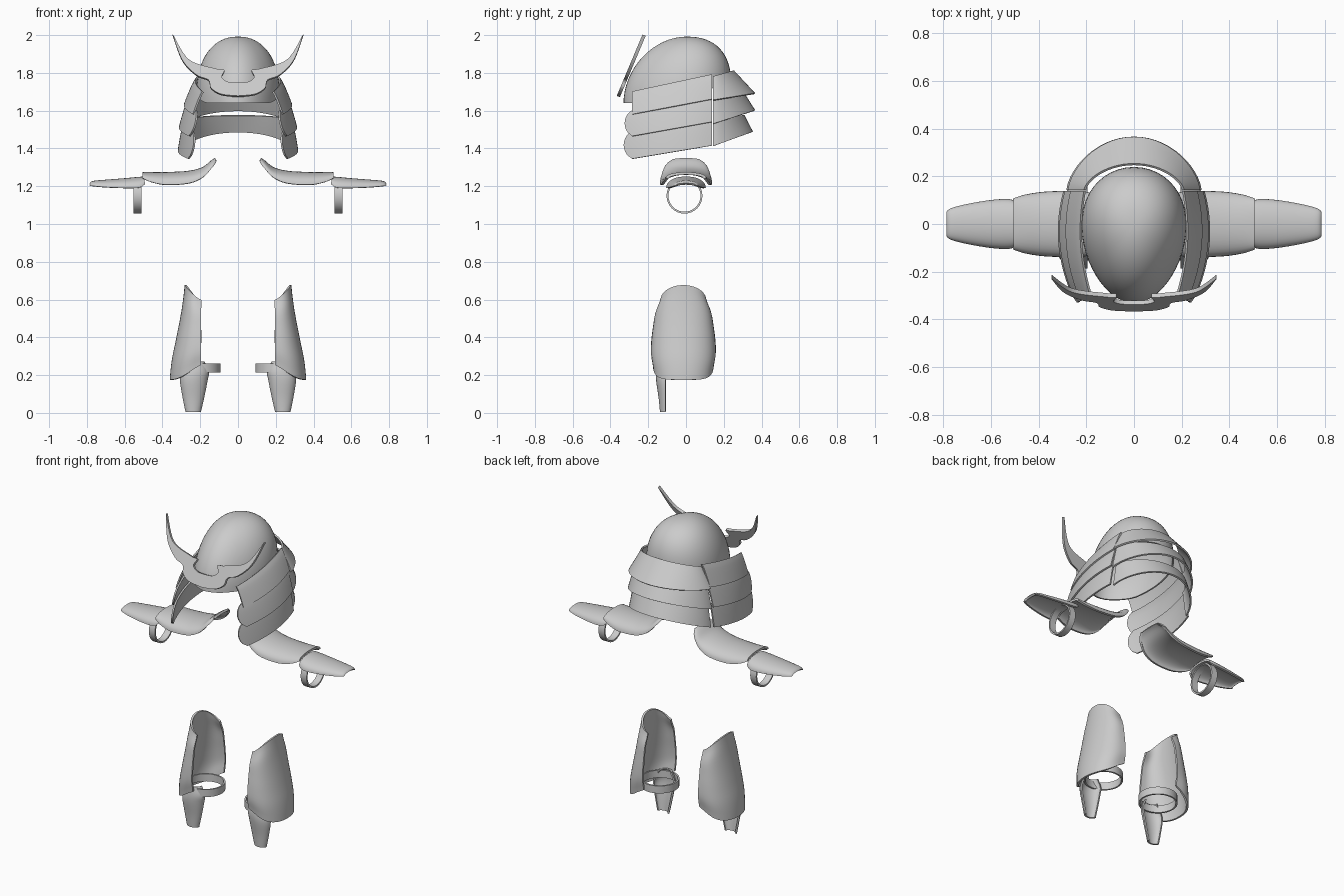
import bpy, bmesh
from math import sin, cos, pi, copysign

if "Cube" in bpy.data.objects:
    bpy.data.objects.remove(bpy.data.objects["Cube"])


def lerp(a, b, t):
    return a + (b - a) * t


def spline(rows, t):
    """Catmull-Rom through a list of rows, t in 0..1."""
    n = len(rows) - 1
    i = min(int(t * n), n - 1)
    f = t * n - i
    p0, p1, p2, p3 = (rows[max(0, min(n, i + k))] for k in (-1, 0, 1, 2))
    return [0.5 * (2*b + (c - a)*f + (2*a - 5*b + 4*c - d)*f*f + (3*b - a - 3*c + d)*f**3)
            for a, b, c, d in zip(p0, p1, p2, p3)]


def sheet(name, func, nu, nv, thick, mirror=True):
    """Plate from a surface function of u, v; mirrored and thickened."""
    bm = bmesh.new()
    g = [[bm.verts.new(func(i / nu, j / nv)) for j in range(nv + 1)] for i in range(nu + 1)]
    for i in range(nu):
        for j in range(nv):
            bm.faces.new((g[i][j], g[i+1][j], g[i+1][j+1], g[i][j+1]))
    bmesh.ops.remove_doubles(bm, verts=bm.verts, dist=0.0003)
    bmesh.ops.recalc_face_normals(bm, faces=bm.faces)
    me = bpy.data.meshes.new(name)
    bm.to_mesh(me)
    bm.free()
    ob = bpy.data.objects.new(name, me)
    bpy.context.collection.objects.link(ob)
    bpy.ops.object.select_all(action='DESELECT')
    ob.select_set(True)
    bpy.context.view_layer.objects.active = ob
    if mirror:
        ob.modifiers.new("mirror", 'MIRROR')
        bpy.ops.object.modifier_apply(modifier="mirror")
    s = ob.modifiers.new("thickness", 'SOLIDIFY')
    s.thickness, s.offset = thick, 0
    bpy.ops.object.modifier_apply(modifier="thickness")
    bm = bmesh.new()
    bm.from_mesh(me)
    bmesh.ops.recalc_face_normals(bm, faces=bm.faces)
    bm.to_mesh(me)
    bm.free()
    bpy.ops.object.shade_smooth_by_angle(angle=0.7)
    return ob


# Helmet bowl: egg-shaped rim rising to an apex
def bowl(u, v):
    t, p = 2 * pi * u, pi / 2 * v
    bx = 0.213 * cos(t) * (1 + 0.15 * sin(t))
    by = -0.046 + 0.28 * sin(t)
    zb = 1.64 + 0.10 * max(0, (by + 0.2) / 0.43)
    n = 2.15 + 0.25 * sin(t)
    r, h = max(0, cos(p)) ** (2 / n), sin(p) ** (2 / n)
    return (bx * r, by * r, lerp(zb, 1.987, h))


sheet("helmet_bowl", bowl, 48, 16, 0.01, mirror=False)


# Horned crest lying in a plane that leans back
low = [(0, 1.675), (.09, 1.685), (.143, 1.718), (.157, 1.76), (.22, 1.787), (.295, 1.865), (.346, 2.0)]
top = [(0, 1.745), (.055, 1.75), (.086, 1.775), (.073, 1.812), (.12, 1.82), (.26, 1.868), (.344, 2.0)]


def crest(u, v):
    a, b = spline(low, u), spline(top, u)
    x, z = lerp(a[0], b[0], v), lerp(a[1], b[1], v)
    return (max(0, x), -0.352 + 0.42 * (z - 1.69), z)


sheet("crest", crest, 42, 2, 0.018)

# Side neck-guard plates: x top, x bottom, z top front/back, z bottom front/back, bulge
side_tiers = [(.222, .282, 1.70, 1.79, 1.58, 1.66, 0.0),
              (.262, .308, 1.60, 1.68, 1.465, 1.54, 0.04),
              (.285, .314, 1.49, 1.56, 1.345, 1.415, 0.045)]
for k, (x0, x1, tf, tb, bf, bb, bulge) in enumerate(side_tiers):
    def side(u, v):
        y = lerp(-0.283 - bulge * sin(pi * v) ** 0.6, 0.137, u)
        x = lerp(x0, x1, v ** 0.8) * (1 - 0.19 * ((y + 0.03) / 0.27) ** 2)
        return (x, y, lerp(lerp(tf, tb, u), lerp(bf, bb, u), v))
    sheet("side_neck_plate_%d" % (k + 1), side, 18, 8, 0.01)

# Rear neck-guard plates: x/y reach at top and bottom, z side/back at top and bottom
rear_tiers = [(.205, .25, .272, .362, 1.78, 1.81, 1.655, 1.69),
              (.245, .305, .278, .362, 1.68, 1.69, 1.53, 1.60),
              (.25, .305, .272, .35, 1.56, 1.575, 1.412, 1.487)]
for k, (x0, y0, x1, y1, ts, tb, bs, bb) in enumerate(rear_tiers):
    def rear(u, v):
        a = lerp(-pi / 2, pi / 2, u)
        c = max(0, cos(a)) ** 1.3
        return (lerp(x0, x1, v) * sin(a), lerp(0.143, lerp(y0, y1, v), c),
                lerp(lerp(ts, tb, c), lerp(bs, bb, c), v))
    sheet("rear_neck_plate_%d" % (k + 1), rear, 28, 4, 0.01, mirror=False)


# Arm guards: x, crown z, rim z, half width
def arm_shell(rows):
    def f(u, v):
        x, zt, zr, w = spline(rows, u)
        a = lerp(-pi / 2, pi / 2, v)
        return (x, w * sin(a), zr + (zt - zr) * max(0, cos(a)) ** 0.9)
    return f


upper_arm = [(.118, 1.343, 1.335, .07), (.137, 1.332, 1.30, .105), (.185, 1.295, 1.247, .125),
             (.26, 1.275, 1.215, .132), (.38, 1.268, 1.207, .128), (.46, 1.268, 1.222, .115),
             (.505, 1.268, 1.242, .10)]
forearm = [(.495, 1.245, 1.21, .085), (.525, 1.243, 1.192, .098), (.6, 1.236, 1.19, .094),
           (.7, 1.228, 1.194, .077), (.765, 1.222, 1.20, .06), (.78, 1.212, 1.203, .047)]
sheet("upper_arm_guards", arm_shell(upper_arm), 24, 18, 0.014)
sheet("forearm_guards", arm_shell(forearm), 20, 18, 0.013)

# Wrist straps
sheet("arm_straps", lambda u, v: (lerp(.512, .554, v), -.008 + .09 * sin(2 * pi * u),
                                  1.15 + .09 * cos(2 * pi * u)), 32, 1, 0.01)


# Thigh plates: tall shells bulging outwards
def thigh(u, v):
    a = lerp(-pi / 2, pi / 2, v)
    c = max(0, cos(a))
    xo, w = spline([(.355, .155), (.345, .166), (.325, .163), (.305, .154), (.288, .142), (.277, .115)], u)
    z = lerp(.175 + .08 * (1 - c) ** 2, .676 - .08 * (1 - c), u)
    return (lerp(.195, xo, c ** 0.75), -.014 + w * copysign(abs(sin(a)) ** 0.95, a), z)


sheet("thigh_plates", thigh, 20, 22, 0.012)


# Shin plates: tapering tongues at the front of each leg
def shin(u, v):
    z, xc, hw, d = spline([(.006, .237, .036, .025), (.08, .236, .052, .032), (.17, .234, .068, .045),
                           (.22, .225, .066, .045), (.27, .222, .04, .035)], u)
    a = lerp(-pi / 2, pi / 2, v)
    return (xc + hw * sin(a), -.108 - d * max(0, cos(a)), z)


sheet("shin_plates", shin, 16, 12, 0.01)

# Leg straps
sheet("leg_straps", lambda u, v: (.205 + .108 * cos(2 * pi * u), -.03 + .108 * sin(2 * pi * u),
                                  lerp(.215, .262, v)), 32, 1, 0.01)
